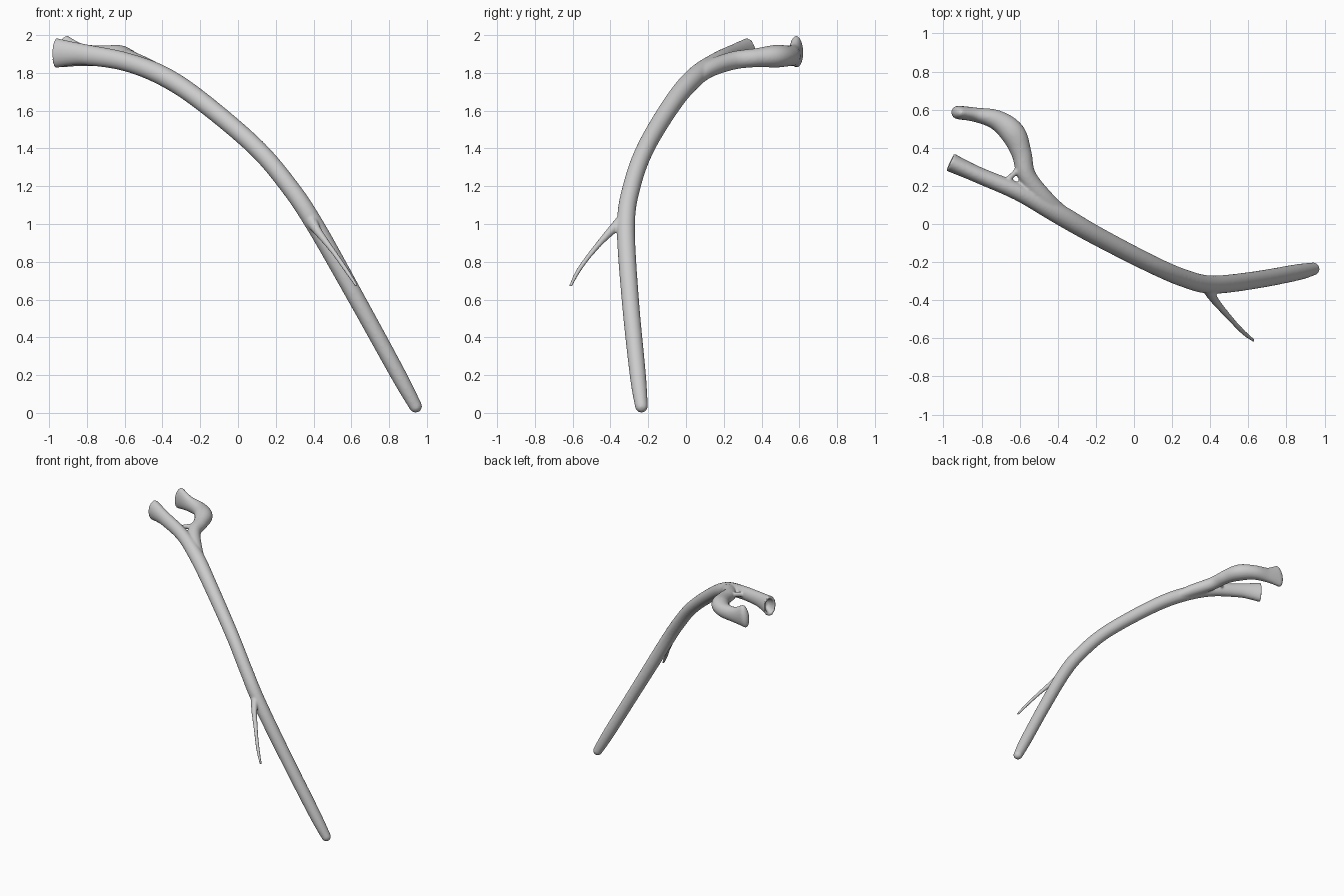
import bpy, bmesh, math
from mathutils import Vector

if "Cube" in bpy.data.objects:
    bpy.data.objects.remove(bpy.data.objects["Cube"])

SIDES = 20


def spline(rows, steps=8):
    """Catmull-Rom through rows of (x, y, z, half_width, half_height)."""
    n, out = len(rows), []
    for i in range(n - 1):
        a, b, c, d = (rows[max(0, min(n - 1, i + k))] for k in (-1, 0, 1, 2))
        for s in range(steps):
            t = s / steps
            out.append([0.5 * (2 * q + (r - p) * t + (2 * p - 5 * q + 4 * r - w) * t * t
                               + (3 * q - p - 3 * r + w) * t ** 3)
                        for p, q, r, w in zip(a, b, c, d)])
    out.append(list(rows[-1]))
    return out


def limb(bm, rows, hollow_end=False):
    """Closed tube with rounded caps, or a hollow cup at its end."""
    pts = spline(rows)
    pos = [Vector(p[:3]) for p in pts]
    rings = []

    def ring(centre, t, rw, rh):
        side = t.cross(Vector((0, 0, 1))).normalized()
        up = side.cross(t)
        rings.append([bm.verts.new(centre + side * rw * math.cos(a) + up * rh * math.sin(a))
                      for a in (2 * math.pi * k / SIDES for k in range(SIDES))])

    n = len(pts)
    tan = [(pos[min(i + 1, n - 1)] - pos[max(i - 1, 0)]).normalized() for i in range(n)]
    angles = [math.radians(a) for a in (20, 40, 60, 80)]
    rw, rh = pts[0][3:]
    for a in reversed(angles):
        ring(pos[0] - tan[0] * rw * math.sin(a), tan[0], rw * math.cos(a), rh * math.cos(a))
    for p, c, t in zip(pts, pos, tan):
        ring(c, t, p[3], p[4])
    rw, rh = pts[-1][3:]
    if hollow_end:
        for depth, f in ((0, 0.72), (0.03, 0.6), (0.06, 0.3)):
            ring(pos[-1] - tan[-1] * depth, tan[-1], rw * f, rh * f)
    else:
        for a in angles:
            ring(pos[-1] + tan[-1] * rw * math.sin(a), tan[-1], rw * math.cos(a), rh * math.cos(a))
    for r0, r1 in zip(rings, rings[1:]):
        for k in range(SIDES):
            j = (k + 1) % SIDES
            bm.faces.new((r0[k], r0[j], r1[j], r1[k]))
    bm.faces.new(rings[0][::-1])
    bm.faces.new(rings[-1])


bm = bmesh.new()

# main stem running into the front fork, which ends in a hollow break
limb(bm, [(0.94, -0.236, 0.035, 0.034, 0.034), (0.85, -0.255, 0.20, 0.043, 0.042),
          (0.63, -0.295, 0.60, 0.046, 0.045), (0.41, -0.318, 0.99, 0.048, 0.048),
          (0.27, -0.287, 1.20, 0.047, 0.048), (0.09, -0.21, 1.41, 0.047, 0.048),
          (-0.20, -0.06, 1.655, 0.05, 0.05), (-0.40, 0.055, 1.785, 0.053, 0.052),
          (-0.60, 0.165, 1.86, 0.046, 0.05), (-0.80, 0.25, 1.895, 0.043, 0.055),
          (-0.89, 0.29, 1.903, 0.045, 0.065), (-0.965, 0.325, 1.905, 0.05, 0.08)],
     hollow_end=True)

# rear fork bending round to a flared end
limb(bm, [(-0.34, 0.03, 1.75, 0.035, 0.035), (-0.46, 0.12, 1.82, 0.05, 0.045),
          (-0.56, 0.25, 1.865, 0.048, 0.048), (-0.59, 0.37, 1.88, 0.053, 0.05),
          (-0.635, 0.475, 1.888, 0.065, 0.06), (-0.72, 0.545, 1.89, 0.053, 0.055),
          (-0.83, 0.573, 1.895, 0.038, 0.06), (-0.92, 0.585, 1.912, 0.036, 0.087)])

# small bridge across the crotch of the fork
limb(bm, [(-0.68, 0.215, 1.875, 0.018, 0.02), (-0.645, 0.25, 1.885, 0.014, 0.018),
          (-0.60, 0.29, 1.885, 0.018, 0.02)])

# thin side twig, wide at its base
limb(bm, [(0.38, -0.32, 1.03, 0.035, 0.04), (0.42, -0.395, 0.965, 0.022, 0.024),
          (0.50, -0.49, 0.86, 0.015, 0.014), (0.57, -0.565, 0.76, 0.013, 0.012),
          (0.626, -0.61, 0.675, 0.009, 0.009)])

bmesh.ops.recalc_face_normals(bm, faces=bm.faces)
mesh = bpy.data.meshes.new("branch")
bm.to_mesh(mesh)
bm.free()
branch = bpy.data.objects.new("branch", mesh)
bpy.context.collection.objects.link(branch)

# fuse the limbs into one smooth skin
fuse = branch.modifiers.new("fuse", 'REMESH')
fuse.mode = 'VOXEL'
fuse.voxel_size = 0.007
fuse.use_smooth_shade = True
soften = branch.modifiers.new("soften", 'SMOOTH')
soften.factor = 0.5
soften.iterations = 5
